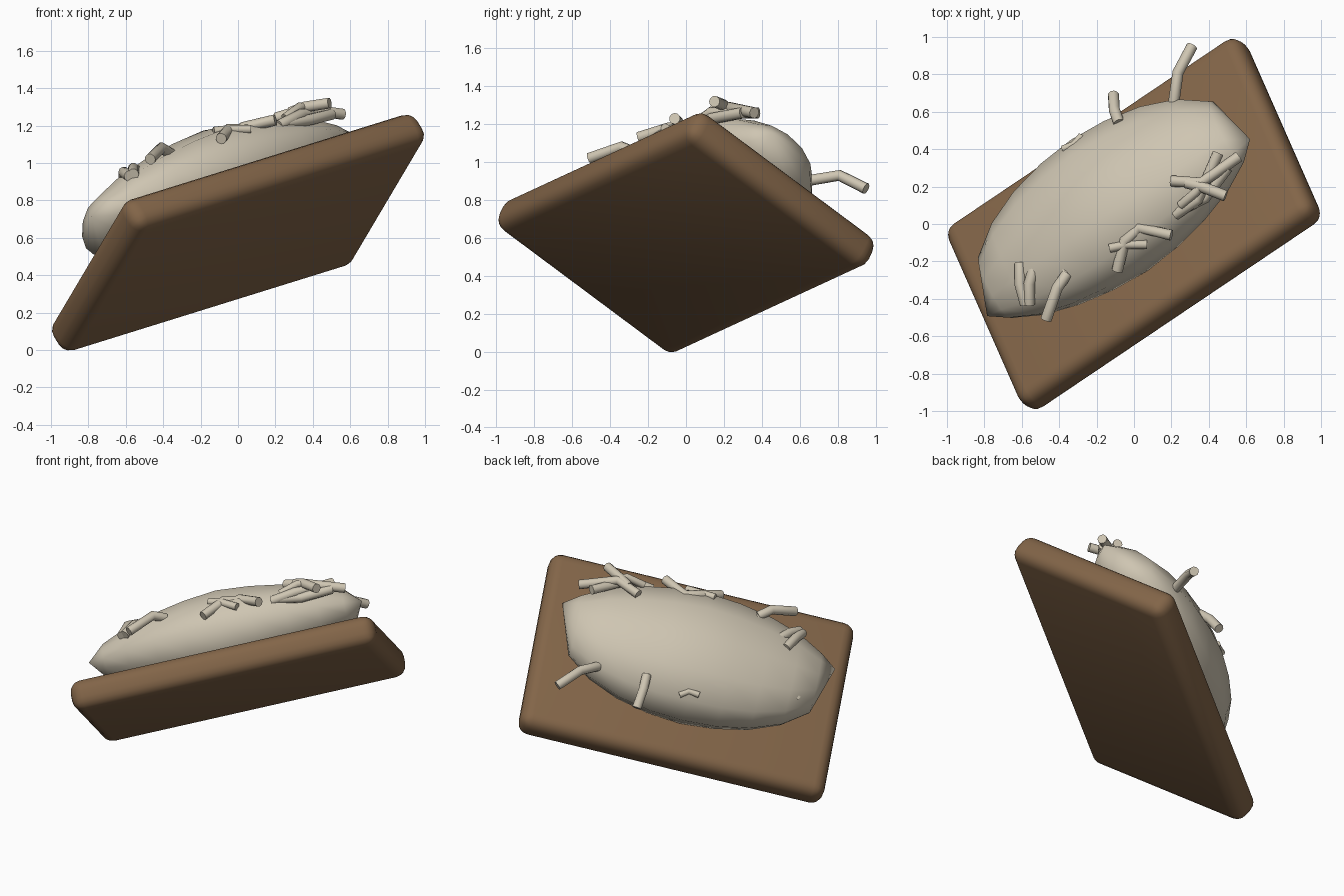
import bpy, bmesh, math
from mathutils import Matrix, Vector

cube = bpy.data.objects.get("Cube")
if cube:
    bpy.data.objects.remove(cube, do_unlink=True)


def material(name, rgb):
    mat = bpy.data.materials.new(name)
    mat.use_nodes = True
    mat.diffuse_color = (*rgb, 1)
    node = next(n for n in mat.node_tree.nodes if n.type == 'BSDF_PRINCIPLED')
    node.inputs["Base Color"].default_value = (*rgb, 1)
    node.inputs["Roughness"].default_value = 0.8
    return mat


BROWN = material("warm brown", (0.225, 0.13, 0.065))
CREAM = material("pale cream", (0.62, 0.56, 0.445))

# Tilted frame shared by the slab and the mound
along = Vector((0.804, 0.541, 0.25)).normalized()
normal = along.cross(Vector((-0.333, 0.756, -0.563))).normalized()
across = normal.cross(along)
FRAME = Matrix((along, across, normal)).transposed().to_4x4()
FRAME.translation = (0, 0, 0.627)


def select(obj):
    bpy.ops.object.select_all(action='DESELECT')
    obj.select_set(True)
    bpy.context.view_layer.objects.active = obj


def add_mesh(name, bm, mat, angle):
    bmesh.ops.recalc_face_normals(bm, faces=bm.faces)
    mesh = bpy.data.meshes.new(name)
    bm.to_mesh(mesh)
    bm.free()
    mesh.materials.append(mat)
    obj = bpy.data.objects.new(name, mesh)
    bpy.context.collection.objects.link(obj)
    select(obj)
    bpy.ops.object.shade_smooth_by_angle(angle=math.radians(angle))


# Rounded slab
bm = bmesh.new()
bmesh.ops.create_cube(bm, size=1)
bmesh.ops.scale(bm, vec=(1.95, 1.26, 0.195), verts=bm.verts)
bmesh.ops.bevel(bm, geom=bm.edges[:], offset=0.075, segments=4,
                profile=0.5, affect='EDGES')
bm.transform(FRAME)
add_mesh("slab", bm, BROWN, 60)

# Long low-sided mound tapering to a pointed tip at each end
SIDES, HALF = 12, 0.875
bm = bmesh.new()
rings = []
for t in (-0.88, -0.7, -0.48, -0.24, 0, 0.24, 0.48, 0.7, 0.88):
    width = 0.45 * math.sqrt(1 - t * t)
    height = 0.302 * math.sqrt(1 - abs(t) ** 1.4)
    shift = -0.05 * t ** 4
    ring = []
    for i in range(SIDES):
        ang = 2 * math.pi * i / SIDES
        ring.append(bm.verts.new((HALF * t, shift + width * math.cos(ang),
                                  0.27 + height * math.sin(ang))))
    rings.append(ring)
for r0, r1 in zip(rings, rings[1:]):
    for i in range(SIDES):
        j = (i + 1) % SIDES
        bm.faces.new((r0[i], r0[j], r1[j], r1[i]))
for ring, side in ((rings[0], -1), (rings[-1], 1)):
    tip = bm.verts.new((side * HALF, -0.16, 0.275))
    for i in range(SIDES):
        bm.faces.new((ring[i], ring[(i + 1) % SIDES], tip))
bm.transform(FRAME)
add_mesh("mound", bm, CREAM, 75)


# Bent round twigs, each a short path of points
def twig(name, points, radius=0.03):
    curve = bpy.data.curves.new(name, 'CURVE')
    curve.dimensions = '3D'
    curve.bevel_depth = radius
    curve.bevel_resolution = 3
    curve.use_fill_caps = True
    spline = curve.splines.new('POLY')
    spline.points.add(len(points) - 1)
    for p, co in zip(spline.points, points):
        p.co = (*co, 1)
    curve.materials.append(CREAM)
    obj = bpy.data.objects.new(name, curve)
    bpy.context.collection.objects.link(obj)
    select(obj)
    bpy.ops.object.convert(target='MESH')
    bpy.ops.object.shade_smooth_by_angle(angle=math.radians(60))


twig("back_twig", [(.21, .63, .9), (.235, .81, .93), (.31, .95, .86)])
twig("back_stub", [(-.08, .54, .88), (-.105, .61, .82), (-.11, .69, .72)])
twig("end_stub", [(-.63, -.085, .81), (-.7, -.09, .75), (-.77, -.11, .655)])
twig("end_twig_outer", [(-.61, -.21, .92), (-.61, -.32, .95), (-.58, -.43, .93)])
twig("end_twig_inner", [(-.53, -.22, .95), (-.56, -.32, .97), (-.56, -.43, .94)])
twig("front_twig", [(-.36, -.27, 1.05), (-.41, -.34, 1.08), (-.47, -.51, 1.02)])
twig("front_twig_root", [(-.42, -.17, 1.0), (-.36, -.27, 1.05)], 0.02)
twig("middle_twig_long", [(-.03, -.09, 1.15), (.03, -.02, 1.19), (.2, -.06, 1.23)])
twig("middle_twig_drop", [(.02, -.03, 1.18), (-.05, -.09, 1.18), (-.09, -.25, 1.13)])
twig("middle_twig_cross", [(-.13, -.13, 1.17), (-.04, -.11, 1.18), (.07, -.11, 1.18)], 0.024)
twig("far_twig_long", [(.2, .23, 1.24), (.36, .22, 1.29), (.56, .36, 1.26)])
twig("far_twig_rise", [(.22, .05, 1.2), (.34, .13, 1.26), (.45, .38, 1.26)])
twig("far_twig_top", [(.28, .22, 1.27), (.36, .2, 1.3), (.49, .15, 1.32)])
twig("far_twig_low", [(.24, .07, 1.21), (.38, .14, 1.23), (.5, .3, 1.26)])
twig("far_twig_short", [(.25, .1, 1.24), (.33, .17, 1.3), (.38, .24, 1.29)], 0.024)
twig("small_nub", [(-.38, .4, .77), (-.32, .425, .79), (-.28, .47, .77)], 0.02)
